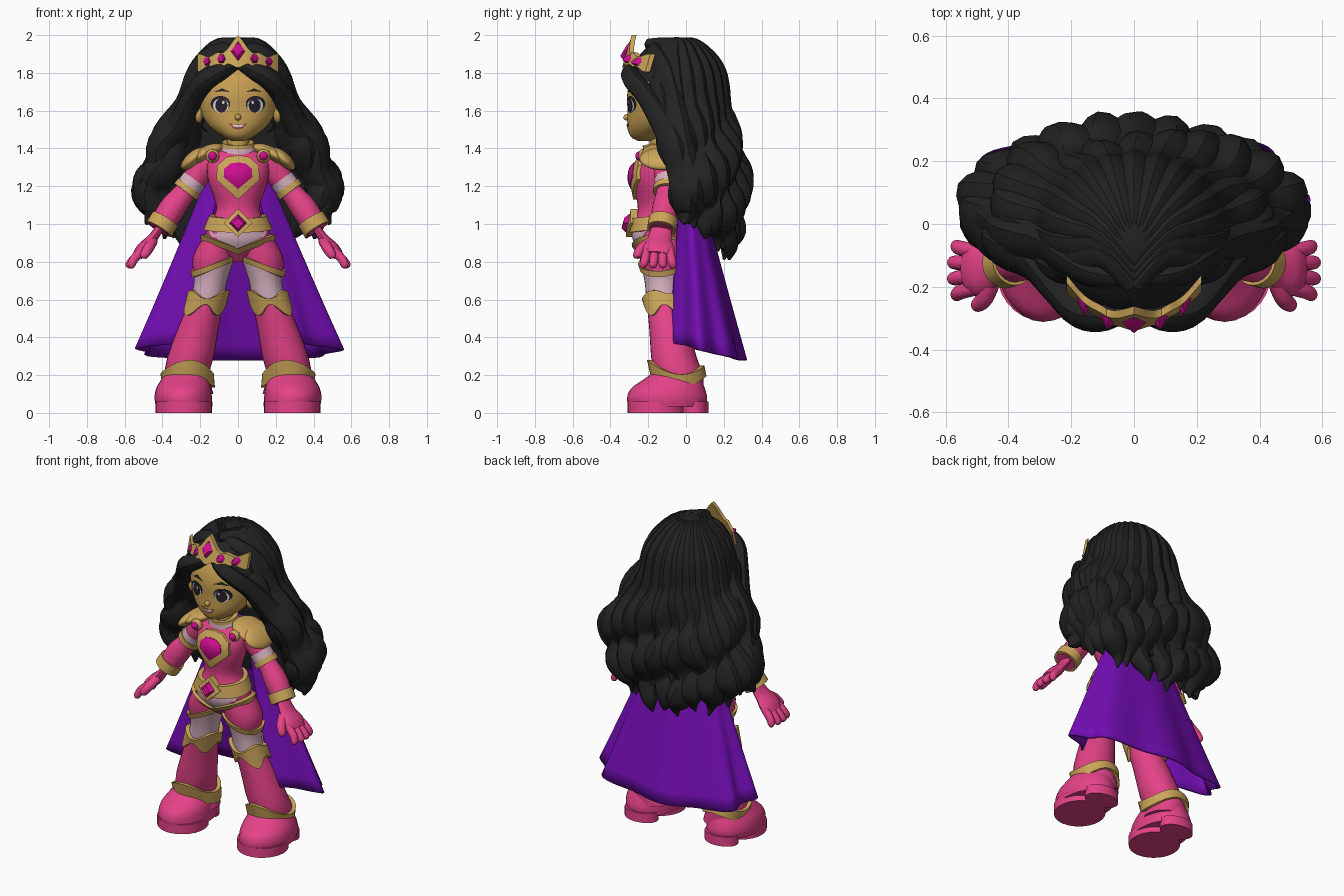
import bpy, bmesh, math
from mathutils import Vector, Matrix

cube = bpy.data.objects.get("Cube")
if cube:
    bpy.data.objects.remove(cube)

COLOURS = {"pink": (.78, .055, .245), "gold": (.6, .375, .1), "skin": (.57, .345, .085),
           "hair": (.016, .016, .016), "purple": (.17, .004, .45), "gem": (.62, .004, .28),
           "lilac": (.66, .43, .51), "white": (.75, .7, .74), "dark": (.02, .015, .025),
           "lip": (.35, .07, .06)}
MATS = {}
for key, rgb in COLOURS.items():
    m = bpy.data.materials.new(key)
    m.use_nodes = True
    m.diffuse_color = (*rgb, 1)
    m.node_tree.nodes["Principled BSDF"].inputs["Base Color"].default_value = (*rgb, 1)
    MATS[key] = m
made = []


def mesh(name, verts, faces, mat, rule=None):
    """Make an object; rule(centre) picks 'mat' index when several colours are given."""
    me = bpy.data.meshes.new(name)
    me.from_pydata(verts, [], faces)
    for key in mat.split():
        me.materials.append(MATS[key])
    bm = bmesh.new()
    bm.from_mesh(me)
    bmesh.ops.recalc_face_normals(bm, faces=bm.faces)
    if rule:
        for f in bm.faces:
            f.material_index = rule(f.calc_center_median())
    bm.to_mesh(me)
    bm.free()
    ob = bpy.data.objects.new(name, me)
    bpy.context.collection.objects.link(ob)
    made.append(ob)
    return ob


def smooth(pts, n=4):
    """Resample control points with a Catmull-Rom spline."""
    out = []
    for i in range(len(pts) - 1):
        a, b, c, d = pts[max(i - 1, 0)], pts[i], pts[i + 1], pts[min(i + 2, len(pts) - 1)]
        for k in range(n):
            t = k / n
            out.append(tuple(q + t * (r - p) / 2 + t * t * (p - 2.5 * q + 2 * r - s / 2)
                             + t ** 3 * (1.5 * (q - r) + (s - p) / 2)
                             for p, q, r, s in zip(a, b, c, d)))
    return out + [tuple(pts[-1])]


def skin_rings(name, rings, mat, rule=None):
    n = len(rings[0])
    verts = [v for r in rings for v in r]
    faces = [(i * n + j, i * n + (j + 1) % n, (i + 1) * n + (j + 1) % n, (i + 1) * n + j)
             for i in range(len(rings) - 1) for j in range(n)]
    faces += [tuple(range(n)), tuple(range(len(verts) - n, len(verts)))]
    return mesh(name, verts, faces, mat, rule)


def turn(n):
    return [math.tau * k / n for k in range(n)]


def loft(name, rings, mat, rule=None, n=28):
    return skin_rings(name, [[(x + rx * math.cos(a), y + ry * math.sin(a), z) for a in turn(n)]
                             for x, y, z, rx, ry in rings], mat, rule)


def tube(name, pts, mat, flat=1, ridge=0, n=12):
    """Sweep a round or flattened section along (x, y, z, radius) points."""
    pts = smooth(pts)
    pos = [Vector(p[:3]) for p in pts]
    side, rings = None, []
    for i, p in enumerate(pos):
        t = (pos[min(i + 1, len(pos) - 1)] - pos[max(i - 1, 0)]).normalized()
        if side is None:
            side = Vector((0, 1, 0)) if abs(t.y) < .9 else Vector((1, 0, 0))
        side = (side - t * side.dot(t)).normalized()
        up, r = t.cross(side), max(pts[i][3], .004)
        rings.append([p + r * (1 + ridge * math.cos(4 * a))
                      * (side * math.cos(a) + up * flat * math.sin(a)) for a in turn(n)])
    return skin_rings(name, rings, mat)


def at(rings, z):
    rings = sorted(rings, key=lambda r: r[2])
    z = min(max(z, rings[0][2]), rings[-1][2])
    for a, b in zip(rings, rings[1:]):
        if z <= b[2]:
            t = (z - a[2]) / max(b[2] - a[2], .0001)
            return [p + t * (q - p) for p, q in zip(a, b)]


def band(name, rings, lo, hi, mat, off=.015, n=40):
    """Thick strip around a loft between two edge heights given by angle."""
    def point(a, z, o):
        x, y, z, rx, ry = at(rings, z)
        return (x + (rx + o) * math.cos(a), y + (ry + o) * math.sin(a), z)
    verts = [point(a, z, o) for a in turn(n)
             for z, o in ((lo(a), -.01), (lo(a), off), (hi(a), off * 1.3), (hi(a), -.01))]
    faces = [(i * 4 + j, i * 4 + (j + 1) % 4, (i + 1) % n * 4 + (j + 1) % 4, (i + 1) % n * 4 + j)
             for i in range(n) for j in range(4)]
    return mesh(name, verts, faces, mat)


def patch(name, outline, rings, lift, mat, dome=0, cut=4):
    """Plate hugging the front of a loft, with a rim reaching into it."""
    pts = []
    for (x, z), (u, w) in zip(outline, outline[1:] + outline[:1]):
        pts += [(x + (u - x) * k / cut, z + (w - z) * k / cut) for k in range(cut)]
    cx, cz = (sum(p[i] for p in pts) / len(pts) for i in (0, 1))

    def layer(k, extra):
        out = []
        for x, z in pts:
            x, z = cx + (x - cx) * k, cz + (z - cz) * k
            r = at(rings, z)
            u = min(abs((x - r[0]) / r[3]), .98)
            out.append((x, r[1] - r[4] * math.sqrt(1 - u * u) - extra, z))
        return out
    return skin_rings(name, [layer(1, -.02), layer(1, lift), layer(.62, lift + dome),
                             layer(.3, lift + dome), layer(.02, lift + dome)], mat)


def oval(x, z, rx, rz, n=20):
    return [(x + rx * math.cos(a), z + rz * math.sin(a)) for a in turn(n)]


def mirrored(half):
    return half + [(-x, z) for x, z in reversed(half) if x > 0]


def ball(name, loc, size, mat, tilt=0):
    bm = bmesh.new()
    bmesh.ops.create_uvsphere(bm, u_segments=28, v_segments=18, radius=1,
                              matrix=Matrix.Translation(loc) @ Matrix.Rotation(tilt, 4, 'Y')
                              @ Matrix.Diagonal((*size, 1)))
    ob = mesh(name, [v.co[:] for v in bm.verts], [[v.index for v in f.verts] for f in bm.faces], mat)
    bm.free()
    return ob


# Torso, neck and head
torso = smooth([(0, -.13, .8, .06, .06), (0, -.14, .89, .165, .125), (0, -.15, .97, .165, .13),
                (0, -.15, 1.08, .115, .105), (0, -.16, 1.2, .15, .115), (0, -.155, 1.28, .165, .12),
                (0, -.14, 1.35, .155, .1), (0, -.13, 1.41, .065, .065)])
loft("torso", torso, "pink")
loft("neck", [(0, -.13, 1.36, .06, .06), (0, -.14, 1.5, .055, .055)], "skin")
collar = [(0, -.135, 1.36, .1, .085), (0, -.14, 1.45, .062, .07)]
band("collar", collar, lambda a: 1.365, lambda a: 1.425 + .02 * math.sin(a), "lilac", .008)
band("collar_trim", collar, lambda a: 1.42 + .025 * math.sin(a), lambda a: 1.435 + .02 * math.sin(a), "gold", .012)
head = smooth([(0, -.215, 1.44, .035, .04), (0, -.2, 1.465, .085, .095), (0, -.175, 1.52, .155, .135),
               (0, -.15, 1.6, .2, .16), (0, -.14, 1.7, .21, .17), (0, -.13, 1.8, .18, .145),
               (0, -.12, 1.87, .1, .08)])
loft("head", head, "skin", n=40)
ball("nose", (0, -.312, 1.565), (.017, .02, .017), "skin")
patch("lips", mirrored([(0, 1.5), (.025, 1.506), (.05, 1.535), (.025, 1.53), (0, 1.526)]), head, .002, "lip")
patch("teeth", mirrored([(0, 1.512), (.02, 1.515), (.034, 1.529), (0, 1.523)]), head, .004, "white")

# Chest plate, belt and hip trim
shield = [(0, 1.13), (.115, 1.235), (.11, 1.31), (.06, 1.355), (0, 1.365)]
patch("chest_plate", mirrored(shield), torso, .018, "gold")
patch("chest_gem", mirrored([(x * .66, 1.268 + (z - 1.268) * .6) for x, z in shield]), torso, .021, "gem", .01, 2)
patch("hip_panel", mirrored([(0, .855), (.13, .9), (.155, .97), (0, .98)]), torso, .006, "lilac")
band("hip_trim", torso, lambda a: .835 + .075 * abs(math.cos(a)),
     lambda a: .87 + .075 * abs(math.cos(a)), "gold", .022)
band("belt", torso, lambda a: .975 + .02 * math.sin(a), lambda a: 1.045 + .015 * math.sin(a), "gold", .02)
patch("buckle", [(0, .93), (.075, 1.005), (0, 1.08), (-.075, 1.005)], torso, .038, "gold")
patch("belt_gem", [(0, .958), (.047, 1.005), (0, 1.052), (-.047, 1.005)], torso, .042, "gem", .02, 1)

# Paired parts
LEG = [(.25, -.03, .1, .12, .12), (.27, -.04, .2, .118, .13), (.25, -.065, .3, .122, .12),
       (.21, -.09, .45, .108, .105), (.165, -.12, .6, .09, .09), (.145, -.125, .7, .088, .095),
       (.13, -.13, .82, .11, .115), (.1, -.14, .93, .085, .11)]
FOOT = [(.285, -.1, .035, .15, .205), (.29, -.1, .08, .152, .212), (.288, -.095, .13, .145, .195),
        (.28, -.07, .18, .125, .15), (.27, -.04, .23, .105, .115)]
ARM = [(.15, -.11, 1.34, .07), (.22, -.1, 1.25, .066), (.28, -.1, 1.17, .058),
       (.35, -.11, 1.08, .07), (.42, -.13, .97, .062)]
for s, side in ((1, "left_"), (-1, "right_")):
    def flip(pts):
        return [(s * p[0], *p[1:]) for p in pts]
    leg = smooth(flip(LEG), 6)

    def hem(a):
        return .765 - .045 * s * math.cos(a) + .01 * math.sin(a)

    def leg_rule(c):
        r = at(leg, c.z)
        a = math.atan2(c.y - r[1], c.x - r[0])
        return 1 if .6 < c.z < hem(a) + .02 else 0
    loft(side + "leg", leg, "pink lilac", leg_rule)
    band(side + "shorts_hem", leg, hem, lambda a: hem(a) + .032, "gold", .012)
    band(side + "knee_guard", leg, lambda a: .545 + .03 * math.cos(4 * a),
         lambda a: .64 + .035 * math.cos(2 * a + math.pi) * math.sin(a), "gold", .018)
    band(side + "ankle_guard", leg, lambda a: .165 + .03 * math.cos(2 * a + math.pi),
         lambda a: .235 + .03 * math.cos(2 * a + math.pi) - .015 * math.sin(a), "gold", .018)
    loft(side + "boot", smooth(flip(FOOT)), "pink")
    for part, y, ry in (("toe_sole", -.155, .155), ("heel", .045, .075)):
        loft(side + part, [(s * .287, y, z, .15 if ry > .1 else .11, ry) for z in (0, .06)], "pink")
    # Arm with bands, then the glove
    arm = flip(ARM)
    tube(side + "arm", arm, "pink", n=20)
    path = smooth(arm, 20)
    for part, mat, a, b, r in (("sleeve_band", "lilac", 1.15, 1.65, .068),
                               ("elbow_band", "gold", 1.65, 2.0, .074), ("cuff", "gold", 3.45, 3.95, .077)):
        tube(side + part, [(*path[int((a + (b - a) * k) * 20)][:3], r) for k in (0, .5, 1)], mat, n=24)
    tube(side + "palm", flip([(.42, -.13, .97, .055), (.455, -.14, .92, .065), (.5, -.145, .87, .085),
                              (.53, -.15, .835, .07)]), "pink", .42)
    for k, f in enumerate(("little", "ring", "middle", "index")):
        y = -.085 - .04 * k
        tip = .585 - .012 * abs(k - 1.5)
        tube(side + f + "_finger", flip([(.505, y, .86, .023), (.55, y * 1.15 + .02, .815, .024),
                                         (tip, y * 1.3 + .04, .78, .02), (tip + .008, y * 1.3 + .04, .77, .006)]), "pink")
    tube(side + "thumb", flip([(.45, -.18, .91, .026), (.475, -.235, .87, .028), (.5, -.26, .83, .022),
                               (.505, -.262, .82, .006)]), "pink")
    # Layered shoulder pad with stud
    for k in range(3):
        ball(side + "shoulder_plate_%d" % k, (s * (.15 + .045 * k), -.12, 1.385 - .02 * k),
             (.08, .11 + .008 * k, .035), "gold", s * (.35 + .2 * k))
    ball(side + "stud", (s * .135, -.23, 1.36), (.036, .025, .036), "gold")
    ball(side + "stud_gem", (s * .135, -.25, 1.36), (.023, .018, .023), "gem")
    # Face details
    ball(side + "ear", (s * .208, -.165, 1.58), (.022, .035, .045), "skin")
    for part, mat, o, lift in (("lash", "dark", (.093, 1.636, .052, .042), .002),
                               ("eye_white", "white", (.091, 1.627, .042, .038), .004),
                               ("iris", "dark", (.088, 1.628, .032, .038), .006),
                               ("eye_glint", "white", (.078, 1.644, .007, .009), .008)):
        patch(side + part, flip(oval(*o)), head, lift, mat, cut=1)
    patch(side + "brow", flip([(.04, 1.698), (.085, 1.718), (.13, 1.698), (.085, 1.703)]), head, .004, "hair")

# Cape: a flared, folded sheet
rows, cols = 14, 96
verts = []
for i in range(rows + 1):
    v = i / rows
    for j in range(cols + 1):
        a = (j / cols * 2 - 1) * math.radians(148)
        fold = 1 + .07 * v * math.cos(7 * a + .6)
        drop = .28 + .05 * (1 - math.cos(a))
        verts.append(((.12 + .41 * v) * math.sin(a) * fold,
                      .1 * v + (.03 + .18 * v) * math.cos(a) * fold, 1.37 + (drop - 1.37) * v))
w = cols + 1
cape = mesh("cape", verts, [(i * w + j, i * w + j + 1, (i + 1) * w + j + 1, (i + 1) * w + j)
                            for i in range(rows) for j in range(cols)], "purple")
mod = cape.modifiers.new("thickness", 'SOLIDIFY')
mod.thickness = .014

# Hair: scalp with a face opening, inner mass, wavy locks
scalp = ball("scalp", (0, -.05, 1.705), (.265, .265, .285), "hair")
bm = bmesh.new()
bm.from_mesh(scalp.data)
bmesh.ops.delete(bm, geom=[v for v in bm.verts if v.co.y < -.1 and v.co.z < 1.82 - 2.5 * v.co.x ** 2
                           or v.co.z < 1.48], context='VERTS')
bm.to_mesh(scalp.data)
bm.free()
shape = smooth([(0, -.06, 1.94, .1, .1), (0, -.05, 1.88, .165, .16), (0, -.04, 1.78, .22, .2),
                (0, -.025, 1.6, .25, .19), (0, .01, 1.46, .36, .195), (0, .045, 1.3, .41, .205),
                (0, .06, 1.2, .46, .185), (0, .07, 1.05, .425, .155), (0, .1, .8, .36, .12)])
loft("hair_core", [(0, y + .09, z, rx * .92, ry * .5) for x, y, z, rx, ry in shape if .98 < z < 1.75], "hair")
LOCKS = 15
for i in range(LOCKS):
    u = i / (LOCKS - 1) * 2 - 1
    a = u * math.radians(112)
    end = .8 + .2 * abs(u) ** 1.5 + .04 * (i % 2)
    steps = 16
    path = [(0, -.03 - .17 * abs(u), 1.95, .03)]
    for k in range(steps + 1):
        z = 1.94 + (end - 1.94) * k / steps
        x, y, z, rx, ry = at(shape, z)
        loose = min(max((1.65 - z) * 3, 0), 1)
        wave = loose * math.sin(z * 21 + i * 1.1)
        r = .043 + .036 * min(k / 5, 1) + .016 * wave
        if k > steps - 3:
            r *= (.08, .5, .85)[steps - k]
        b = a + .07 * loose * math.sin(z * 17 + i * 2)
        path.append((x + (rx + .017 * wave) * math.sin(b), y + (ry + .017 * wave) * math.cos(b), z, r))
    tube("back_lock_%d" % i, path, "hair", ridge=.05, n=16)
FRONT = {
    "fringe_lock": [(0, -.265, 1.845, .02), (.085, -.295, 1.808, .042), (.17, -.28, 1.76, .052),
                    (.24, -.205, 1.67, .055), (.31, -.11, 1.52, .07), (.4, -.06, 1.42, .08),
                    (.42, -.03, 1.28, .07), (.475, 0, 1.17, .08), (.45, 0, 1.06, .06), (.49, -.01, 1.0, .008)],
    "side_lock": [(0, -.17, 1.935, .03), (.12, -.155, 1.9, .048), (.21, -.1, 1.8, .06), (.265, -.06, 1.63, .07),
                  (.37, -.03, 1.47, .085), (.41, 0, 1.34, .075), (.46, .04, 1.19, .085), (.41, .05, 1.06, .055),
                  (.42, .04, .98, .008)],
    "temple_lock": [(.19, -.15, 1.77, .04), (.235, -.135, 1.7, .055), (.26, -.11, 1.6, .06), (.3, -.07, 1.5, .06),
                    (.33, -.02, 1.4, .03)],
    "inner_lock": [(.225, -.11, 1.7, .03), (.245, -.09, 1.55, .055), (.27, -.03, 1.43, .065), (.34, .01, 1.3, .06),
                   (.36, .03, 1.15, .045), (.37, .03, 1.05, .008)]}
for s, side in ((1, "left_"), (-1, "right_")):
    for part, pts in FRONT.items():
        tube(side + part, [(s * p[0], *p[1:]) for p in pts], "hair", ridge=.05, n=16)

# Tiara: curved peaked strip with gems


def tiara_y(x, z):
    return -.335 + 2.8 * x * x + (z - 1.84) * .3


verts, n = [], 44
for i in range(n + 1):
    x = (i / n * 2 - 1) * .215
    lo = 1.838 - .5 * x * x - .01 * math.cos(x * 60)
    hi = 1.9 - .2 * x * x + .1 * max(0, 1 - abs(x) / .085) + .01 * math.cos(x * 60) * min(1, abs(x) * 12)
    verts += [(x, tiara_y(x, z) + d, z) for z, d in ((lo, 0), (hi, 0), (hi, .025), (lo, .025))]
mesh("tiara", verts, [(i * 4 + j, i * 4 + (j + 1) % 4, i * 4 + 4 + (j + 1) % 4, i * 4 + 4 + j)
                      for i in range(n) for j in range(4)] + [(0, 1, 2, 3), tuple(n * 4 + j for j in range(4))], "gold")
for x, z, rx, rz in ((0, 1.915, .038, .052), (.088, 1.875, .022, .026), (-.088, 1.875, .022, .026),
                     (.165, 1.86, .02, .024), (-.165, 1.86, .02, .024)):
    y = tiara_y(x, z)
    rim = [(x + rx * math.cos(a), y + 5.6 * x * rx * math.cos(a) + .3 * rz * math.sin(a), z + rz * math.sin(a))
           for a in turn(4 if x == 0 else 6)]
    top = [(x + (p[0] - x) * .5, p[1] - .02, z + (p[2] - z) * .5) for p in rim]
    skin_rings("tiara_gem", [rim, top], "gem")

# Smooth shading with sharp edges kept
bpy.ops.object.select_all(action='DESELECT')
for ob in made:
    ob.select_set(True)
bpy.context.view_layer.objects.active = made[0]
bpy.ops.object.shade_smooth_by_angle(angle=math.radians(35))
